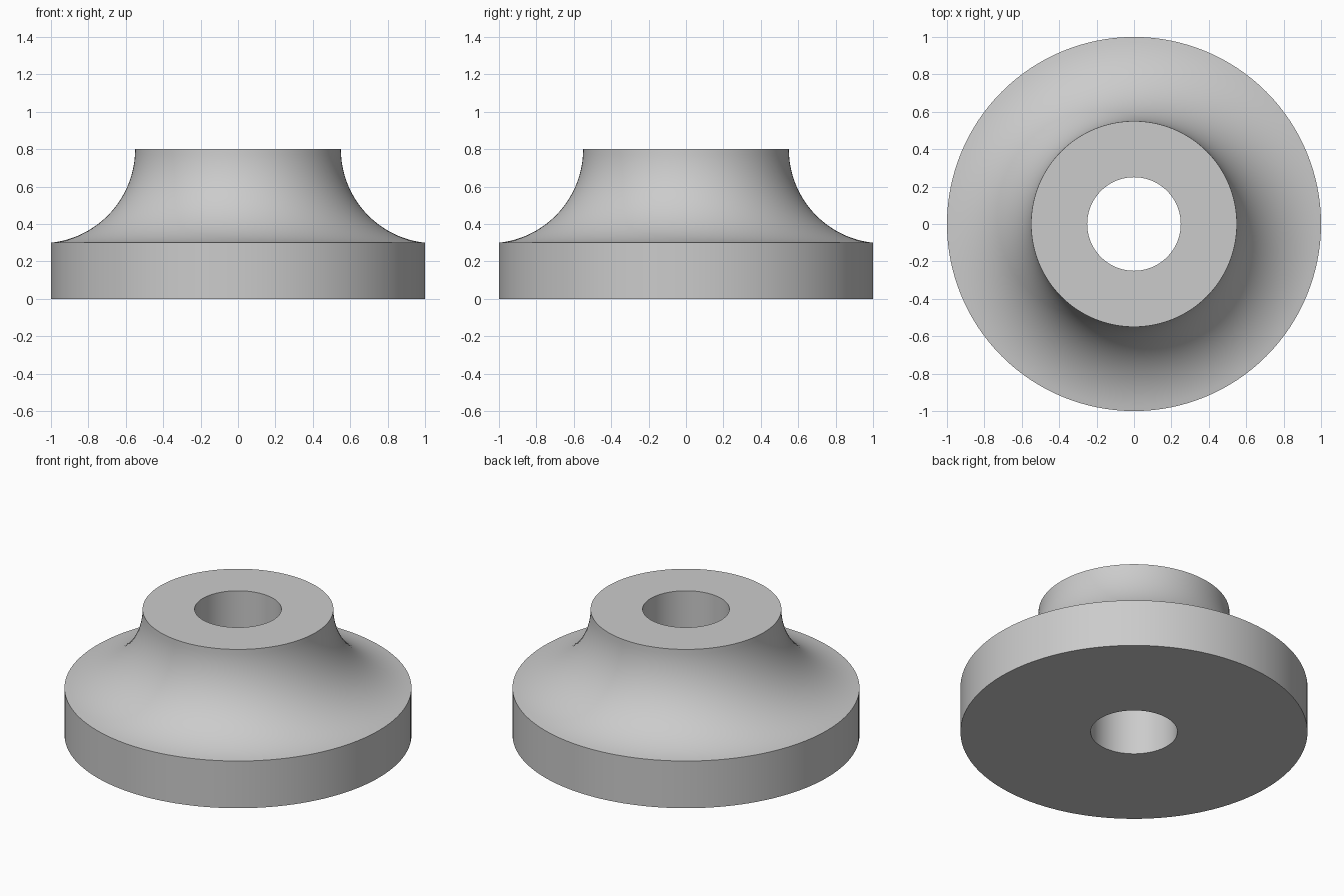
import bpy, bmesh, math

if "Cube" in bpy.data.objects:
    bpy.data.objects.remove(bpy.data.objects["Cube"], do_unlink=True)

SEGMENTS = 128
BORE, HUB, RIM = 0.25, 0.55, 1.0
RIM_Z, TOP_Z = 0.30, 0.80

# Material
grey = bpy.data.materials.new("plain grey")
grey.use_nodes = True
colour = (0.6, 0.6, 0.6, 1)
grey.diffuse_color = colour
grey.node_tree.nodes["Principled BSDF"].inputs["Base Color"].default_value = colour

# Concave fillet: an arc leaving the hub vertically and ending on the rim edge
run, rise = RIM - HUB, TOP_Z - RIM_Z
radius = (run ** 2 + rise ** 2) / (2 * run)
sweep = math.asin(rise / radius)
steps = 24
fillet = [(HUB + radius * (1 - math.cos(sweep * i / steps)),
           TOP_Z - radius * math.sin(sweep * i / steps)) for i in range(steps + 1)]

# Closed half section: bore, hub top, fillet, rim wall, underside
section = [(BORE, 0), (BORE, TOP_Z)] + fillet + [(RIM, 0)]

# Flanged hub: revolve the section around z
bm = bmesh.new()
verts = [bm.verts.new((r, 0, z)) for r, z in section]
edges = [bm.edges.new((v, verts[(i + 1) % len(verts)])) for i, v in enumerate(verts)]
bmesh.ops.spin(bm, geom=verts + edges, cent=(0, 0, 0), axis=(0, 0, 1),
               angle=2 * math.pi, steps=SEGMENTS, use_merge=True)
bmesh.ops.remove_doubles(bm, verts=bm.verts, dist=1e-5)
bmesh.ops.recalc_face_normals(bm, faces=bm.faces)
mesh = bpy.data.meshes.new("flanged_hub")
bm.to_mesh(mesh)
bm.free()
mesh.materials.append(grey)

hub = bpy.data.objects.new("flanged_hub", mesh)
bpy.context.collection.objects.link(hub)
bpy.ops.object.select_all(action="DESELECT")
hub.select_set(True)
bpy.context.view_layer.objects.active = hub
bpy.ops.object.shade_smooth_by_angle(angle=math.radians(30))
